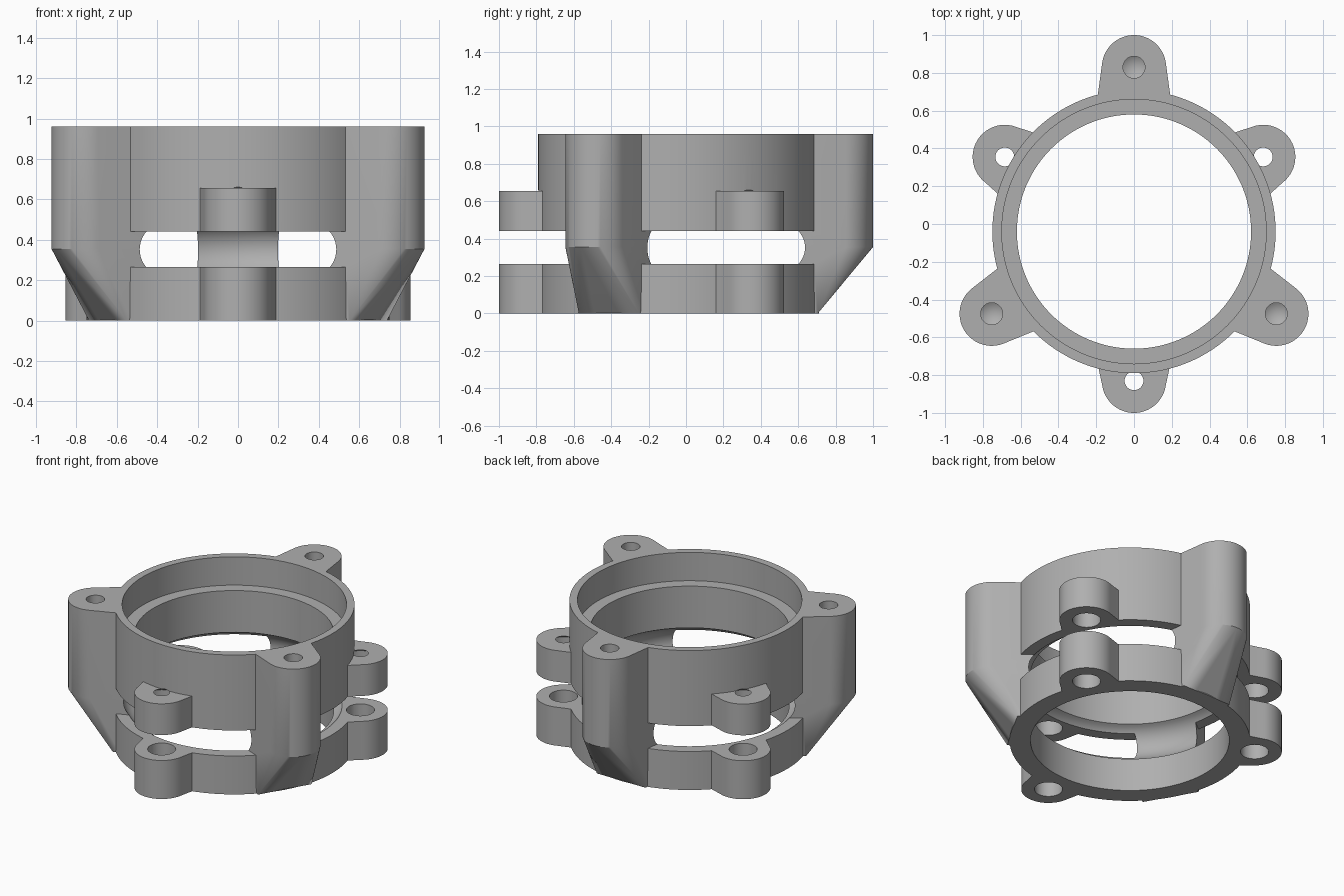
import bpy, bmesh, math
from mathutils import Matrix

if "Cube" in bpy.data.objects:
    bpy.data.objects.remove(bpy.data.objects["Cube"])

CY = -0.04                      # ring axis offset in y
TOP, SLOT_LO, SLOT_HI = 0.96, 0.265, 0.44

grey = bpy.data.materials.new("light_grey")
grey.diffuse_color = (0.43, 0.43, 0.43, 1)
grey.use_nodes = True
grey.node_tree.nodes["Principled BSDF"].inputs["Base Color"].default_value = grey.diffuse_color


def make(name, bm, angle=None):
    """Turn a bmesh into an object, rotated about the ring axis."""
    bmesh.ops.recalc_face_normals(bm, faces=bm.faces)
    rot = Matrix.Rotation(math.radians(angle or 0), 4, 'Z')
    bmesh.ops.transform(bm, matrix=Matrix.Translation((0, CY, 0)) @ rot, verts=bm.verts)
    me = bpy.data.meshes.new(name)
    bm.to_mesh(me)
    bm.free()
    me.materials.append(grey)
    ob = bpy.data.objects.new(name, me)
    bpy.context.collection.objects.link(ob)
    return ob


def lathe(name, profile, n=128, x=0.0, angle=0):
    """Solid of revolution from (radius, z) points, capped at both ends."""
    bm = bmesh.new()
    rings = []
    for r, z in profile:
        if r < 1e-6:
            rings.append([bm.verts.new((x, 0, z))])
        else:
            rings.append([bm.verts.new((x + r * math.cos(2 * math.pi * i / n),
                                        r * math.sin(2 * math.pi * i / n), z)) for i in range(n)])
    for a, b in zip(rings, rings[1:]):
        for i in range(n):
            j = (i + 1) % n
            if len(b) == 1:
                bm.faces.new((a[i], a[j], b[0]))
            else:
                bm.faces.new((a[i], a[j], b[j], b[i]))
    for ring in (rings[0], rings[-1]):
        if len(ring) > 1:
            bm.faces.new(ring)
    return make(name, bm, angle)


def footprint(centre, inner, half):
    """Rounded ear outline pointing along +x."""
    pts = [(inner, -half)]
    for i in range(33):
        t = math.radians(-82 + 164 * i / 32)
        pts.append((centre + 0.17 * math.cos(t), 0.17 * math.sin(t)))
    return pts + [(inner, half)]


def prism(name, pts, z0, z1, angle, foot=None):
    """Extruded outline; foot adds a smaller hulled base at z = 0."""
    bm = bmesh.new()
    lo = [bm.verts.new((x, y, z0)) for x, y in pts]
    hi = [bm.verts.new((x, y, z1)) for x, y in pts]
    if foot:
        for x, y in foot:
            bm.verts.new((x, y, 0))
        bmesh.ops.convex_hull(bm, input=bm.verts)
        bmesh.ops.dissolve_limit(bm, angle_limit=0.001, verts=bm.verts, edges=bm.edges)
    else:
        n = len(pts)
        bm.faces.new(lo)
        bm.faces.new(hi)
        for i in range(n):
            bm.faces.new((lo[i], lo[(i + 1) % n], hi[(i + 1) % n], hi[i]))
    return make(name, bm, angle)


def boolean(base, tool, op):
    m = base.modifiers.new("bool", 'BOOLEAN')
    m.operation, m.solver, m.object = op, 'EXACT', tool
    bpy.context.view_layer.objects.active = base
    bpy.ops.object.modifier_apply(modifier=m.name)
    bpy.data.objects.remove(tool)


# Lower and upper rings, separated by the slot
body = lathe("ring_housing", [(0.75, 0), (0.75, SLOT_LO)])
parts = [lathe("upper_ring", [(0.75, SLOT_HI), (0.75, TOP)])]

# Tall pillars with sloping undersides
for a in (90, 210, 330):
    parts.append(prism("pillar", footprint(0.87, 0.59, 0.21), 0.355, TOP, a,
                       foot=[(0.59, -0.19), (0.745, -0.185), (0.745, 0.185), (0.59, 0.19)]))

# Paired clamp ears below and above the slot
for a in (30, 150, 270):
    for z0, z1 in ((0, SLOT_LO), (SLOT_HI, 0.655)):
        parts.append(prism("clamp_ear", footprint(0.79, 0.69, 0.195), z0, z1, a))
for p in parts:
    boolean(body, p, 'UNION')

# Bore with rounded inner groove and a wide seat at the top
zc, rt = 0.3525, 0.135
reach = math.acos((0.62 - 0.57) / rt)
groove = []
for i in range(17):
    t = -reach + 2 * reach * i / 16
    groove.append((0.57 + rt * math.cos(t), zc + rt * math.sin(t)))
bore = [(0.62, -0.1)] + groove + [(0.62, 0.765), (0.70, 0.765), (0.70, 1.1)]
boolean(body, lathe("bore_cutter", bore), 'DIFFERENCE')

# Blind screw holes in the pillars, drilled holes through the ears
for a in (90, 210, 330):
    boolean(body, lathe("pillar_hole", [(0.058, 1.1), (0.058, 0.60), (0, 0.565)],
                        32, 0.87, a), 'DIFFERENCE')
for a in (30, 150, 270):
    boolean(body, lathe("ear_hole", [(0.088, -0.1), (0.088, 0.632), (0, 0.685)],
                        32, 0.79, a), 'DIFFERENCE')

body.data.materials.clear()
body.data.materials.append(grey)
for f in body.data.polygons:
    f.material_index = 0
body.select_set(True)
bpy.context.view_layer.objects.active = body
bpy.ops.object.shade_smooth_by_angle(angle=math.radians(25))
